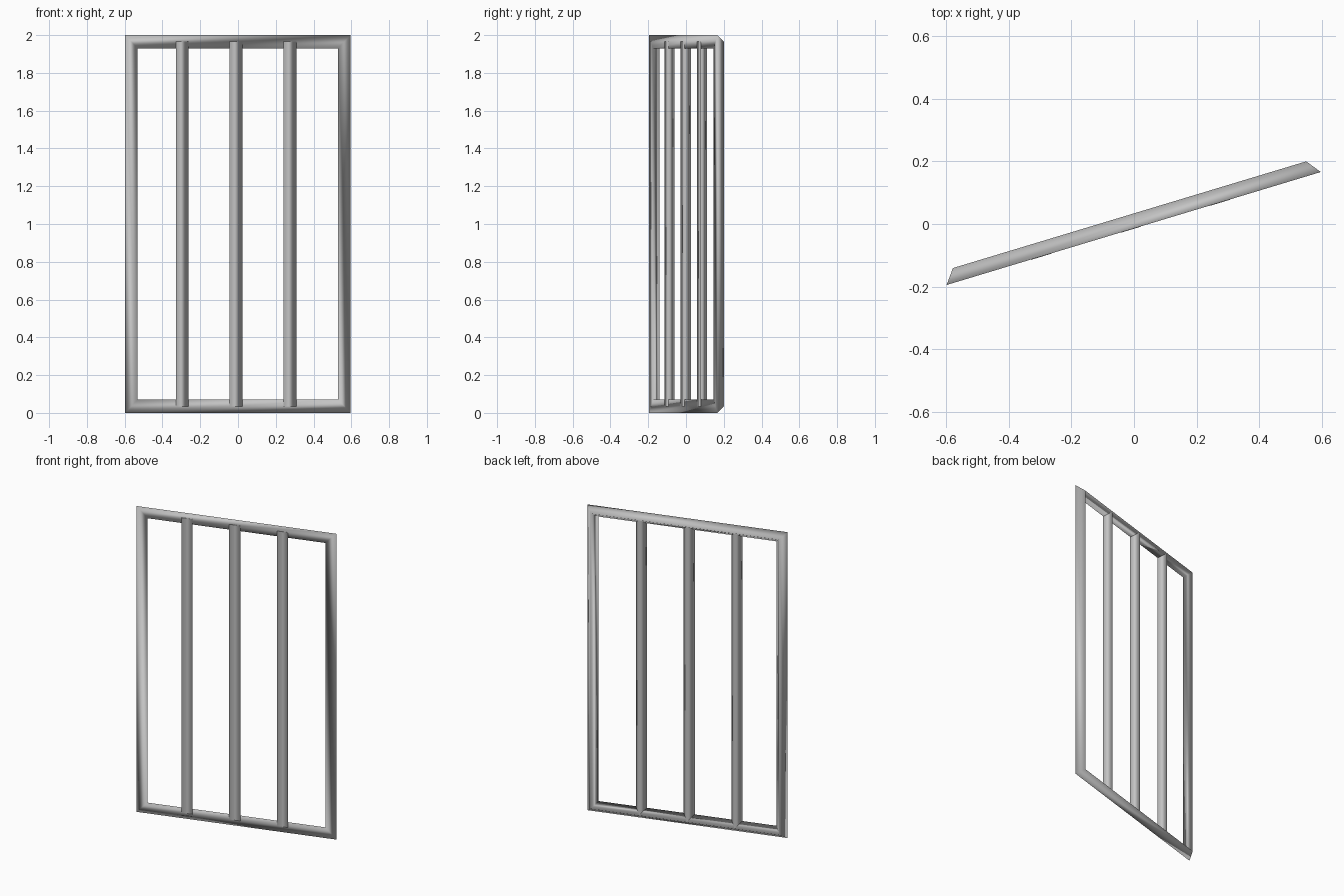
import bpy, bmesh, math
from mathutils import Matrix, Vector

cube = bpy.data.objects.get("Cube")
if cube:
    bpy.data.objects.remove(cube)

HALF_W = 0.624    # half width of the frame
HEIGHT = 2.0
BAR = 0.07        # width of each triangular bar
FRONT, BACK = -0.014, 0.032
PLACE = Matrix.Translation((-0.005, -0.001, 0)) @ Matrix.Rotation(math.radians(16.8), 4, "Z")

metal = bpy.data.materials.new("grey metal")
metal.use_nodes = True
colour = (0.55, 0.55, 0.55, 1)
metal.diffuse_color = colour
metal.node_tree.nodes["Principled BSDF"].inputs["Base Color"].default_value = colour


def loft(name, rings, cyclic):
    """Skin a run of three-point sections, capped unless it closes on itself."""
    bm = bmesh.new()
    loops = [[bm.verts.new(PLACE @ Vector(p)) for p in ring] for ring in rings]
    pairs = list(zip(loops, loops[1:] + loops[:1]))
    for a, b in pairs if cyclic else pairs[:-1]:
        for i in range(3):
            j = (i + 1) % 3
            bm.faces.new((a[i], a[j], b[j], b[i]))
    if not cyclic:
        bm.faces.new(loops[0])
        bm.faces.new(loops[-1])
    bmesh.ops.recalc_face_normals(bm, faces=bm.faces)
    mesh = bpy.data.meshes.new(name)
    bm.to_mesh(mesh)
    bm.free()
    mesh.materials.append(metal)
    for face in mesh.polygons:
        face.use_smooth = len(face.vertices) == 4
    obj = bpy.data.objects.new(name, mesh)
    bpy.context.collection.objects.link(obj)


# Mitred outer frame: flat front, ridge at the back
profile = [(0, FRONT), (BAR, FRONT), (BAR / 2, BACK)]
corners = [(-1, -1), (1, -1), (1, 1), (-1, 1)]
loft("outer_frame",
     [[(sx * (HALF_W - d), y, HEIGHT / 2 + sz * (HEIGHT / 2 - d)) for d, y in profile]
      for sx, sz in corners], True)

# Upright bars, ending on the ridge of the frame
spacing = 0.298
for side, label in ((-1, "right"), (0, "middle"), (1, "left")):
    cx = side * spacing - 0.01
    loft(label + "_upright",
         [[(cx + d - BAR / 2, y - 0.001, z) for d, y in profile]
          for z in (BAR / 2, HEIGHT - BAR / 2)], False)
